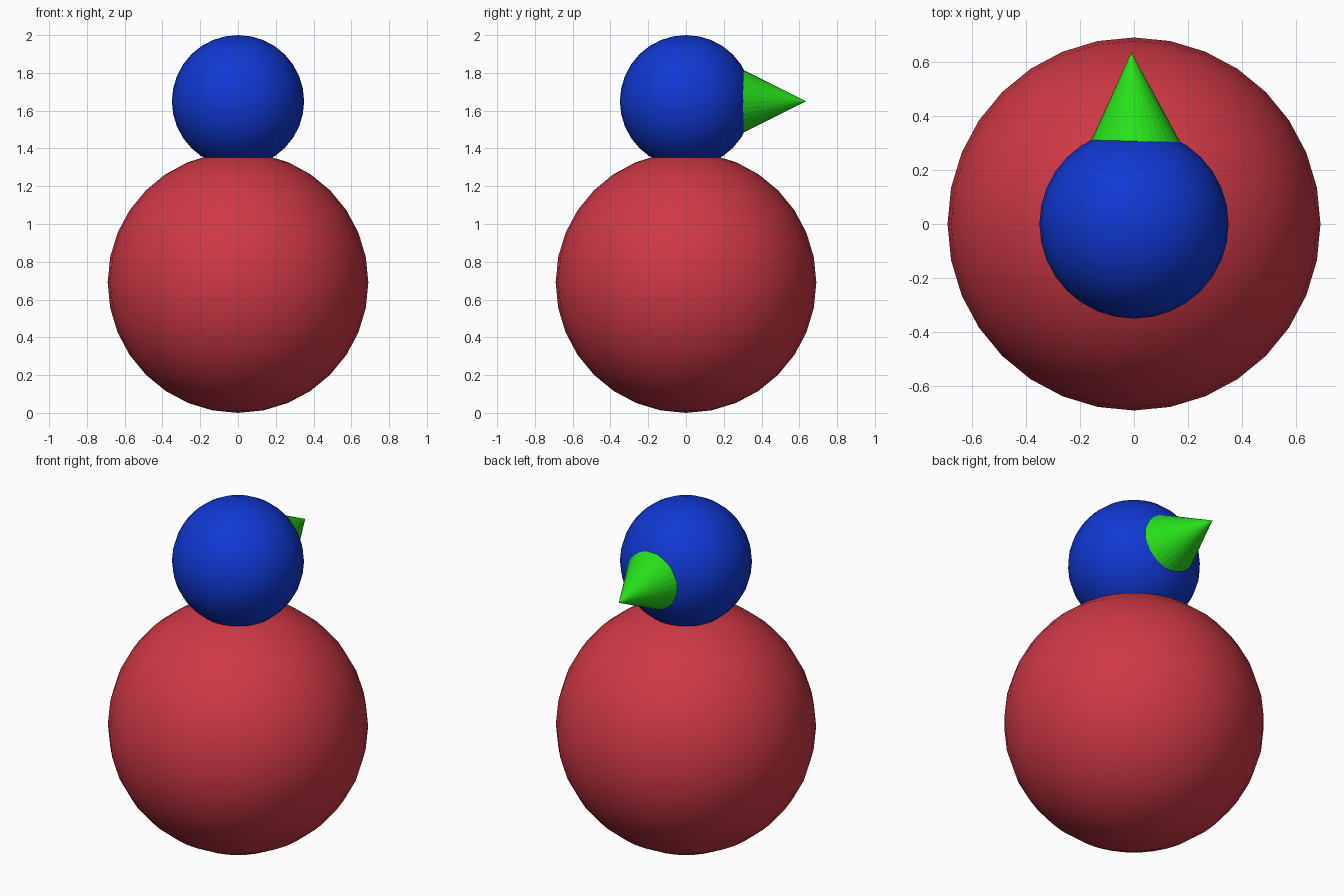
import bpy
import math

if "Cube" in bpy.data.objects:
    bpy.data.objects.remove(bpy.data.objects["Cube"])


def finish(name, color, smooth):
    ob = bpy.context.object
    ob.name = name
    mat = bpy.data.materials.new(name + "_color")
    mat.diffuse_color = color
    mat.use_nodes = True
    mat.node_tree.nodes["Principled BSDF"].inputs["Base Color"].default_value = mat.diffuse_color
    ob.data.materials.append(mat)
    if smooth:
        bpy.ops.object.shade_smooth()
    return ob


def ball(name, radius, z, color):
    bpy.ops.mesh.primitive_uv_sphere_add(segments=32, ring_count=16,
                                         radius=radius, location=(0, 0, z))
    return finish(name, color, True)


# Large lower ball and small head ball
ball("body", 0.69, 0.69, (0.62, 0.04, 0.06, 1))
ball("head", 0.35, 1.65, (0.005, 0.04, 0.65, 1))

# Cone nose pointing to +y, base sunk inside the head, tip leaning slightly to -x
y0, tip, slope = 0.25, 0.635, 0.5
length = tip - y0
bpy.ops.mesh.primitive_cone_add(vertices=32, radius1=length * slope, radius2=0,
                                depth=length, location=(-0.003, (y0 + tip) / 2, 1.65),
                                rotation=(-math.pi / 2, 0, math.radians(2)))
finish("nose", (0.02, 0.75, 0.01, 1), False)
